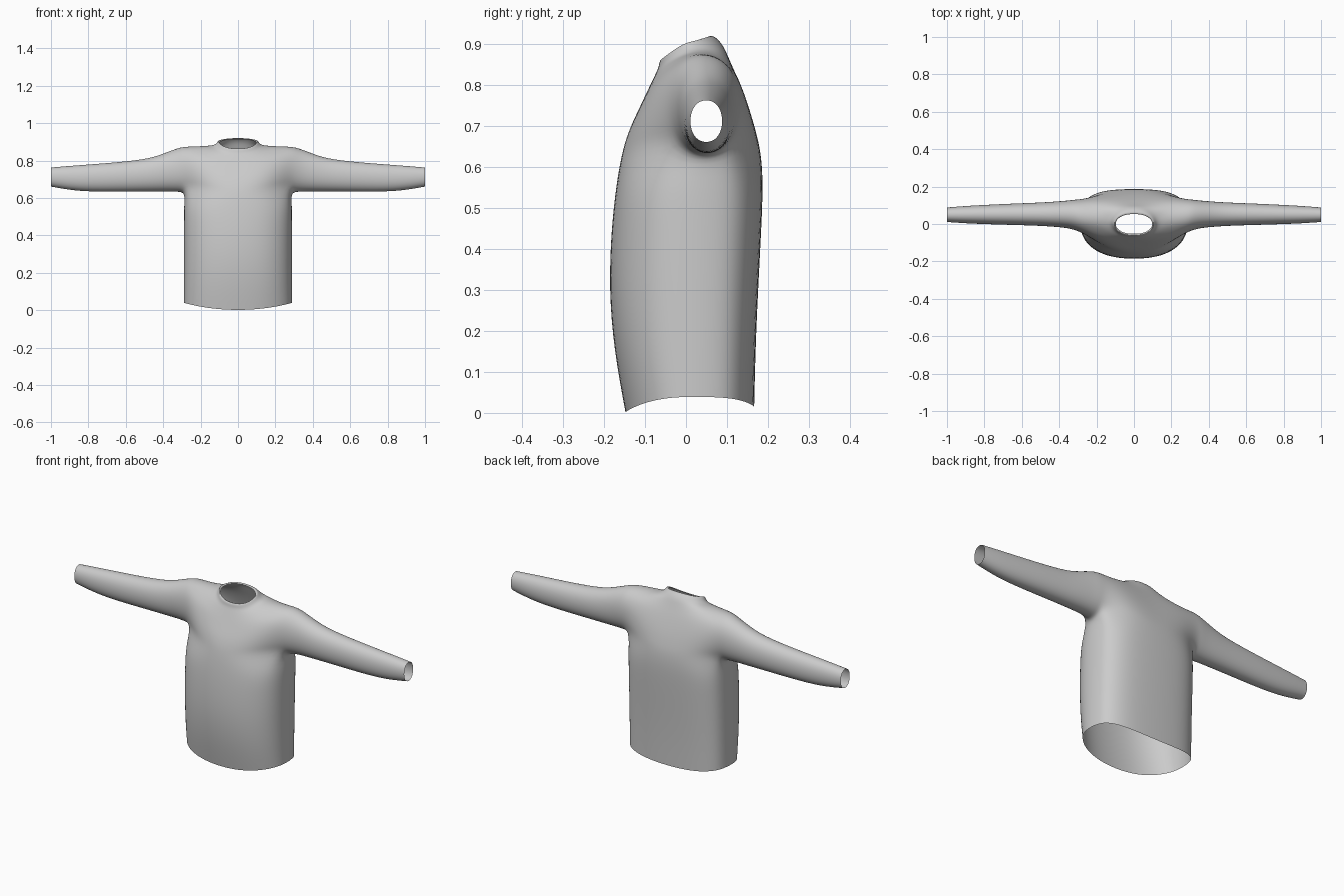
import bpy, bmesh, math
from mathutils import Vector

if "Cube" in bpy.data.objects:
    bpy.data.objects.remove(bpy.data.objects["Cube"])

FRONT = [(0, -.150), (.15, -.178), (.3, -.191), (.45, -.185), (.55, -.174), (.62, -.162),
         (.68, -.145), (.75, -.110), (.8, -.088), (.85, -.064)]
BACK = [(0, .168), (.2, .172), (.4, .183), (.55, .191), (.63, .184), (.7, .168),
        (.78, .140), (.85, .112), (.9, .085)]
COLS, ARM_F, ARM_B = 10, 3, 7      # columns run front centre -> back centre
ARM_LO, ARM_HI = 5, 9              # rows bounding the armhole


def lookup(table, v):
    for a, b in zip(table, table[1:]):
        if v <= b[0]:
            t = max(0, (v - a[0]) / (b[0] - a[0]))
            return [p + (q - p) * t for p, q in zip(a, b)][1]
    return table[-1][1]


def power(v, e):
    return math.copysign(abs(v) ** e, v)


def oval(x, y0, y1, z0, z1, deg, e=.93):
    a = math.radians(deg)
    return Vector((x, (y0 + y1) / 2 + (y1 - y0) / 2 * power(math.cos(a), e),
                   (z0 + z1) / 2 + (z1 - z0) / 2 * power(math.sin(a), e)))


def armhole(deg):
    p = oval(.285, -.05, .135, .625, .877, deg)
    p.x -= .012 * abs(math.cos(math.radians(deg)))
    return p


def body_point(zc, k, hem=False):
    th = math.pi * k / COLS
    s, c = math.sin(th), math.cos(th)
    front = c > 0
    x = .292 * power(max(s, 0), .85 if front else .68)
    z = zc
    if hem:
        z0 = 0 if front else .013
        z = z0 + (.04 - z0) * (x / .292) ** 2
    y = lookup(FRONT if front else BACK, zc)
    return Vector((x, .01 + (y - .01) * power(abs(c), .88 if front else .62), z))


def panel(center, edge, n, e):
    # curved strip from the centre line out to the armhole edge
    return [Vector((edge.x * i / n, center.y + (edge.y - center.y) * (i / n) ** e,
                    center.z + (edge.z - center.z) * (i / n) ** 1.5)) for i in range(n)]


def neck(k, rx, y0, y1, zf, zs, zb):
    th = math.pi * k / COLS
    c = math.cos(th)
    z = zs + ((zf - zs) if c > 0 else (zb - zs)) * abs(c) ** 1.2
    return Vector((rx * math.sin(th) ** .85 if 0 < k < COLS else 0,
                   (y0 + y1) / 2 - (y1 - y0) / 2 * c, z))


# torso rows, hem to armpit
grid = [[body_point(z, k, i == 0) for k in range(COLS + 1)]
        for i, z in enumerate((0, .15, .3, .45, .56))]
# chest rows beside the armhole
for i in range(5):
    zf, zb = .625 + .036 * i, .63 + .045 * i
    ef, eb = armhole(225 - 22.5 * i), armhole(-45 + 22.5 * i)
    left = panel(Vector((0, lookup(FRONT, zf), zf)), ef, 3, 2.4)
    right = panel(Vector((0, lookup(BACK, zb), zb)), eb, 3, 3.2)[::-1]
    if i == 0:
        mid = [armhole(225 + 22.5 * j) for j in range(5)]
    elif i == 4:
        mid = [armhole(135 - 22.5 * j) for j in range(5)]
    else:
        mid = [ef, None, None, None, eb]
    grid.append(left + mid + right)
# yoke, collar base, collar top and inner lip
base = [neck(k, .128, -.068, .092, .842, .879, .897) for k in range(COLS + 1)]
for t in (.4, .75):
    grid.append([a.lerp(b, t) for a, b in zip(grid[ARM_HI], base)])
grid.append(base)
grid.append([neck(k, .112, -.066, .075, .857, .898, .917) for k in range(COLS + 1)])
grid.append([neck(k, .106, -.060, .060, .865, .906, .922) for k in range(COLS + 1)])
grid.append([neck(k, .099, -.053, .054, .861, .898, .917) for k in range(COLS + 1)])

bm = bmesh.new()
V = [[bm.verts.new(p) if p else None for p in row] for row in grid]
for r in range(len(V) - 1):
    for k in range(COLS):
        if ARM_LO <= r < ARM_HI and ARM_F <= k < ARM_B:
            continue
        bm.faces.new((V[r][k], V[r][k + 1], V[r + 1][k + 1], V[r + 1][k]))

# sleeve rings continue from the armhole edge: x, y front, y back, z bottom, z top
loop = ([V[ARM_LO][k] for k in range(3, 7)] + [V[r][7] for r in range(5, 9)]
        + [V[ARM_HI][k] for k in range(7, 3, -1)] + [V[r][3] for r in range(9, 5, -1)])
for ring in [(.315, -.034, .132, .631, .871), (.36, -.022, .126, .633, .855),
             (.44, -.015, .120, .633, .823), (.52, -.010, .115, .633, .806),
             (.66, -.006, .110, .632, .791), (.82, -.001, .102, .633, .779),
             (.92, .004, .096, .645, .771), (1.0, .010, .089, .660, .764)]:
    new = [bm.verts.new(oval(*ring, 225 + 22.5 * j)) for j in range(16)]
    for j in range(16):
        n = (j + 1) % 16
        bm.faces.new((loop[j], loop[n], new[n], new[j]))
    loop = new

bmesh.ops.recalc_face_normals(bm, faces=bm.faces)
if sum(f.normal.y * f.calc_center_median().y for f in bm.faces) < 0:
    bmesh.ops.reverse_faces(bm, faces=bm.faces)
for f in bm.faces:
    f.smooth = True
mesh = bpy.data.meshes.new("sweater")
bm.to_mesh(mesh)
bm.free()
shirt = bpy.data.objects.new("sweater", mesh)
bpy.context.collection.objects.link(shirt)

# mirror to the other side, then smooth
mir = shirt.modifiers.new("mirror", 'MIRROR')
mir.use_clip = True
mir.merge_threshold = .001
sub = shirt.modifiers.new("smooth", 'SUBSURF')
sub.levels = sub.render_levels = 2
